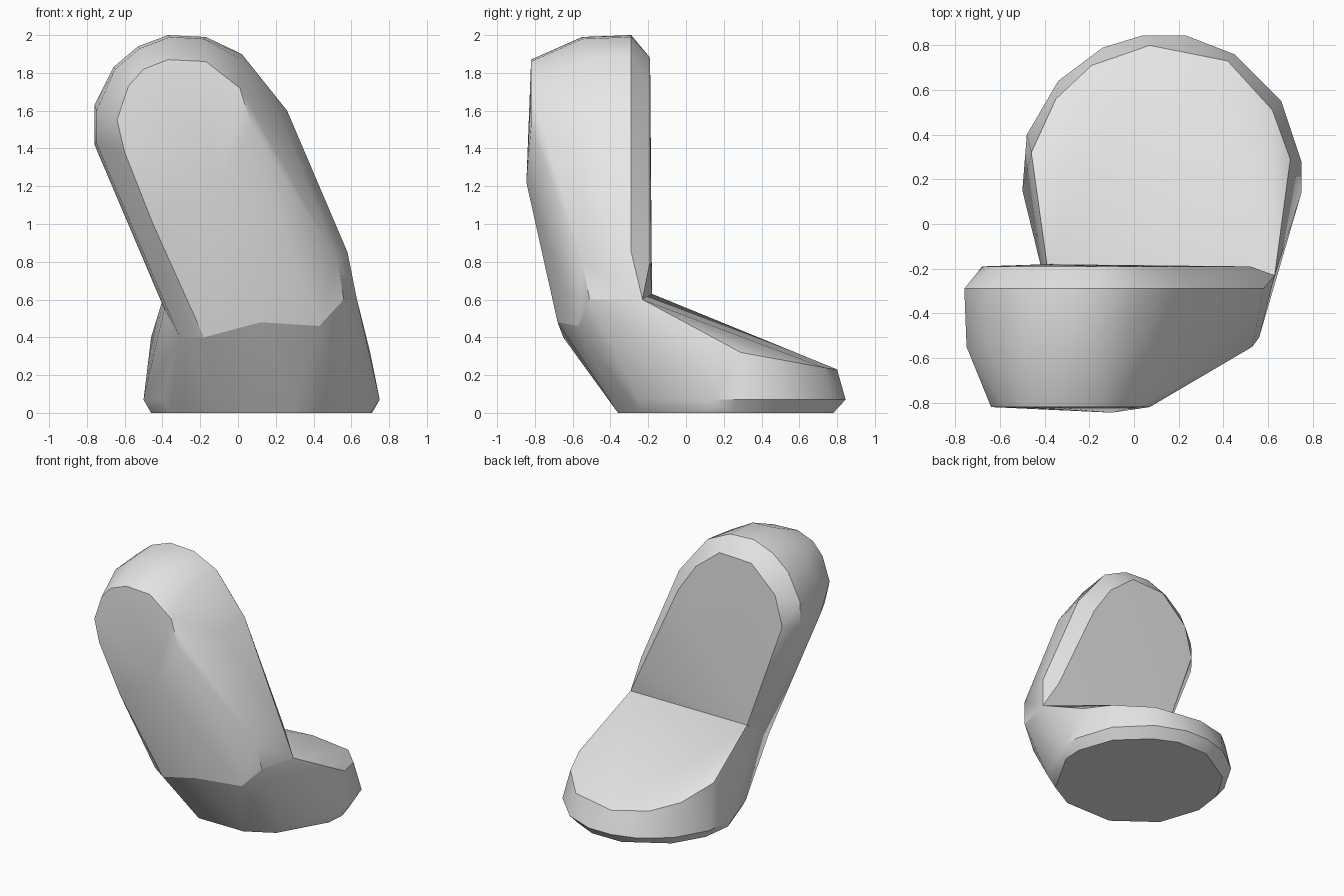
import bpy
import bmesh
import math

old = bpy.data.objects.get("Cube")
if old:
    bpy.data.objects.remove(old, do_unlink=True)

grey = bpy.data.materials.new("plain grey")
grey.use_nodes = True
colour = (0.8, 0.8, 0.8, 1)
grey.diffuse_color = colour
grey.node_tree.nodes["Principled BSDF"].inputs["Base Color"].default_value = colour


def upright_ring(y, outline):
    """Outline in x and z, standing at depth y."""
    return [(x, y, z) for x, z in outline]


def flat_ring(z, outline):
    """Outline in x and y, lying at height z."""
    return [(x, y, z) for x, y in outline]


def hull(name, points):
    """Faceted convex solid around the points, softly shaded."""
    bm = bmesh.new()
    for p in points:
        bm.verts.new(p)
    res = bmesh.ops.convex_hull(bm, input=bm.verts[:])
    spare = {g for g in res["geom_interior"] + res["geom_unused"]
             if isinstance(g, bmesh.types.BMVert)}
    bmesh.ops.delete(bm, geom=list(spare), context="VERTS")
    bmesh.ops.recalc_face_normals(bm, faces=bm.faces[:])
    mesh = bpy.data.meshes.new(name)
    bm.to_mesh(mesh)
    bm.free()
    mesh.materials.append(grey)
    ob = bpy.data.objects.new(name, mesh)
    bpy.context.collection.objects.link(ob)
    bpy.ops.object.select_all(action="DESELECT")
    ob.select_set(True)
    bpy.context.view_layer.objects.active = ob
    bpy.ops.object.shade_smooth_by_angle(angle=math.radians(30))


# Section where the two solids meet
joint = [(-.39, -.18, .63), (.63, -.23, .6), (.56, -.51, .6), (.43, -.57, .46),
         (.12, -.68, .48), (-.18, -.65, .4), (-.31, -.56, .4), (-.39, -.3, .55)]

# Leaning upright: back face, rim, shoulder and front face
back = upright_ring(-.19, [(-.68, 1.45), (-.62, 1.68), (-.42, 1.87), (-.15, 1.88),
                           (.05, 1.72), (.2, 1.5), (.52, .8)])
rim = upright_ring(-.29, [(-.76, 1.42), (-.76, 1.63), (-.66, 1.83), (-.53, 1.94),
                          (-.37, 2), (-.17, 1.99), (.02, 1.9), (.26, 1.6), (.58, .85)])
shoulder = upright_ring(-.55, [(-.75, 1.43), (-.75, 1.6), (-.65, 1.82), (-.52, 1.93),
                               (-.36, 1.99), (-.18, 1.98), (0, 1.88), (.22, 1.58), (.53, .8)])
front = upright_ring(-.82, [(-.6, 1.38), (-.64, 1.55), (-.58, 1.73), (-.5, 1.82), (-.37, 1.87),
                            (-.17, 1.86), (.01, 1.72), (.07, 1.52)])
belly = [(-.1, -.845, 1.22), (-.45, -.78, 1)]
hull("upright", joint + back + rim + shoulder + front + belly)

# Foot: sloping top, side band and sole
top = [(-.46, .32, .4), (-.35, .56, .31), (-.19, .71, .26), (.07, .8, .23),
       (.42, .73, .24), (.62, .51, .28), (.7, .29, .32)]
band = flat_ring(.07, [(-.5, .15), (-.48, .4), (-.34, .64), (-.14, .79), (.04, .845), (.23, .845),
                       (.45, .76), (.66, .55), (.75, .28), (.75, .14), (.57, -.25), (-.4, -.15)])
sole = flat_ring(0, [(-.46, .15), (-.43, .38), (-.3, .6), (0, .78), (.25, .78), (.42, .7),
                     (.62, .51), (.71, .25), (.7, .1), (.5, -.25), (.3, -.36), (-.08, -.36),
                     (-.36, -.15)])
hull("foot", joint + top + band + sole)
